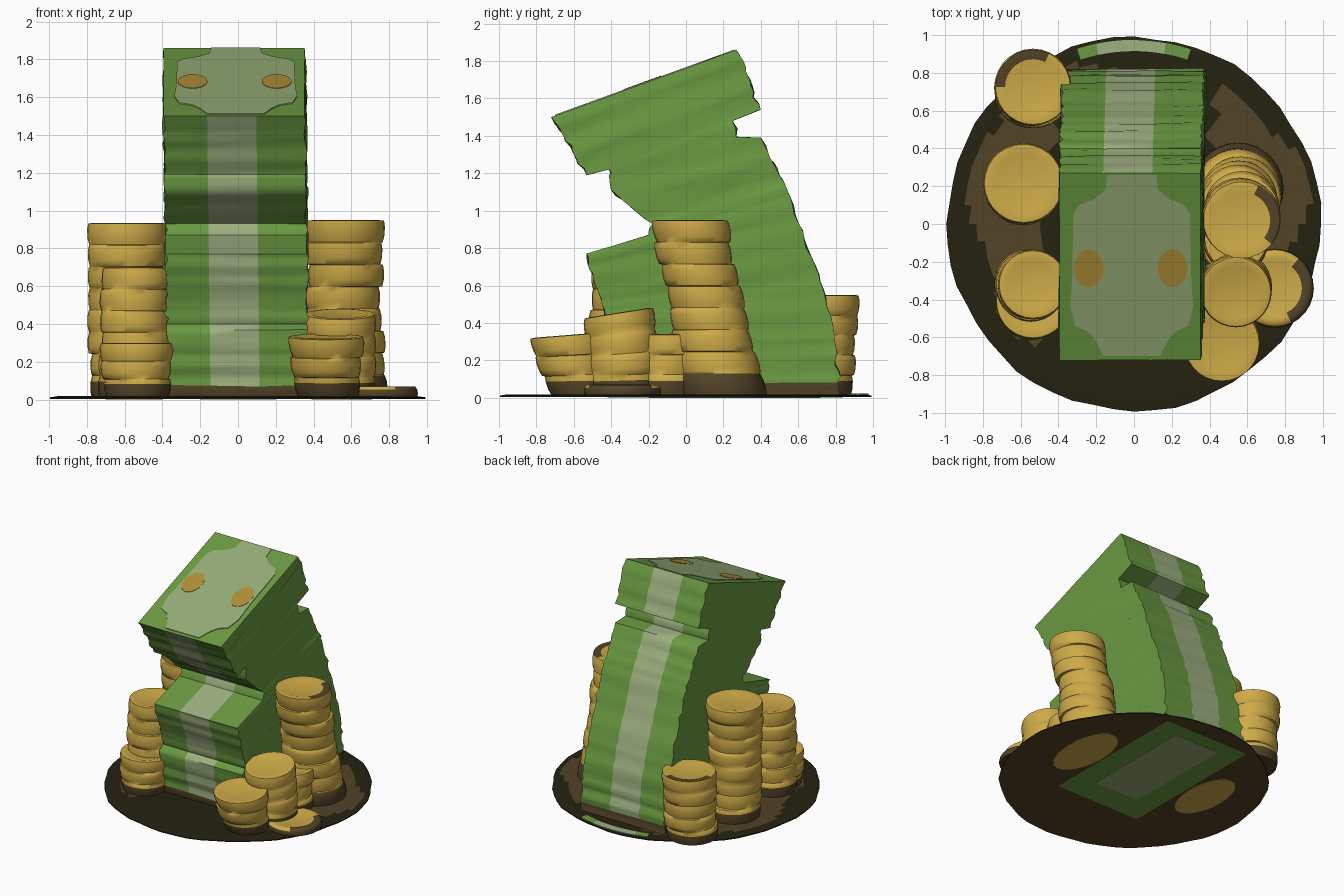
import bpy, bmesh, math, random

if "Cube" in bpy.data.objects:
    bpy.data.objects.remove(bpy.data.objects["Cube"])
random.seed(4)

def lin(c):
    c /= 255
    return c / 12.92 if c <= 0.04045 else ((c + 0.055) / 1.055) ** 2.4

def mat(name, r, g, b):
    m = bpy.data.materials.new(name)
    m.diffuse_color = (lin(r), lin(g), lin(b), 1)
    m.use_nodes = True
    m.node_tree.nodes["Principled BSDF"].inputs["Base Color"].default_value = m.diffuse_color
    return m

GREEN = mat("note green", 106, 154, 65)
BAND = mat("pale band green", 158, 177, 128)
PORTRAIT = mat("grey green", 150, 172, 118)
GOLD = mat("gold", 206, 171, 72)
BROWN = mat("dirt brown", 82, 67, 38)
DARK = mat("dark soil", 36, 34, 16)
ORANGE = mat("orange", 176, 144, 54)

def finish(name, bm, mats, angle=40):
    bmesh.ops.recalc_face_normals(bm, faces=bm.faces)
    me = bpy.data.meshes.new(name)
    bm.to_mesh(me)
    bm.free()
    ob = bpy.data.objects.new(name, me)
    bpy.context.collection.objects.link(ob)
    for m in mats:
        me.materials.append(m)
    bpy.ops.object.select_all(action='DESELECT')
    ob.select_set(True)
    bpy.context.view_layer.objects.active = ob
    bpy.ops.object.shade_smooth_by_angle(angle=math.radians(angle))
    return ob

def loft(bm, rings, rule, bottom=0):
    """Skin closed rings of points; rule(face, segment index) picks the colour."""
    vs = [[bm.verts.new(p) for p in r] for r in rings]
    n = len(vs[0])
    for a, b in zip(vs, vs[1:]):
        for j in range(n):
            f = bm.faces.new((a[j], a[(j + 1) % n], b[(j + 1) % n], b[j]))
            f.material_index = rule(f, j)
    bm.faces.new(vs[0][::-1]).material_index = bottom
    bm.faces.new(vs[-1])

def plate(name, outline, height, thick, m):
    """Thin plate over an xy outline; height(x, y) gives its underside."""
    bm = bmesh.new()
    loft(bm, [[(x, y, height(x, y) + t) for x, y in outline] for t in (0, thick)],
         lambda f, j: 0)
    return finish(name, bm, [m])

def ellipse(cx, cy, rx, ry, n=24):
    return [(cx + rx * math.cos(2 * math.pi * i / n), cy + ry * math.sin(2 * math.pi * i / n))
            for i in range(n)]

# --- leaning pile of notes: front (y,z), back (y,z), sheets up to this level
LEVELS = [((-.42, .015), (.82, .015), 0),
          ((-.47, .37), (.785, .40), 12),
          ((-.42, .40), (.775, .44), 1),
          ((-.53, .77), (.56, 1.07), 14),
          ((-.20, .87), (.55, 1.09), 1),
          ((-.18, .93), (.53, 1.14), 2),
          ((-.40, 1.11), (.44, 1.31), 6),
          ((-.41, 1.17), (.40, 1.39), 2),
          ((-.41, 1.185), (.27, 1.395), 1),
          ((-.41, 1.22), (.25, 1.48), 2),
          ((-.53, 1.19), (.40, 1.54), 1),
          ((-.72, 1.50), (.27, 1.86), 10)]

def note_ring(f, b, wob):
    """One sheet outline, with a cut either side of the paper band."""
    lean = -.012 * f[1]
    dy, dx = random.uniform(-wob, wob), random.uniform(-wob, wob) * .8
    xs = [-.375 + dx, -.145, .115, .372 + dx]
    ts = [.17, .33, .5, .67, .83]
    pts = [(x, 0) for x in xs] + [(xs[3], t) for t in ts]
    pts += [(x, 1) for x in xs[::-1]] + [(xs[0], t) for t in ts[::-1]]
    out = []
    for x, t in pts:
        j = [random.uniform(-wob, wob) * .6 for _ in range(3)]
        out.append((x + lean + j[0] * (0 if abs(x) < .2 else 1),
                    f[0] + (b[0] - f[0]) * t + dy + j[1],
                    f[1] + (b[1] - f[1]) * t + j[2] * .8))
    return out

rings = [note_ring(LEVELS[0][0], LEVELS[0][1], 0)]
for (f0, b0, _), (f1, b1, n) in zip(LEVELS, LEVELS[1:]):
    for k in range(1, n + 1):
        s = k / n
        mix = lambda p, q: (p[0] + (q[0] - p[0]) * s, p[1] + (q[1] - p[1]) * s)
        rings.append(note_ring(mix(f0, f1), mix(b0, b1), .011 if k < n else .002))

def note_rule(f, j):
    if f.calc_center_median().z < .07:
        return 2
    return 1 if j in (1, 10) else 0

bm = bmesh.new()
loft(bm, rings, note_rule)
finish("note_pile", bm, [GREEN, BAND, BROWN], 60)

# --- printed oval and two dots on the top note
slope = lambda x, y: 1.50 + .3636 * (y + .72)
HALF = [(.13, .26), (.14, .18), (.20, .13), (.28, .10), (.31, .05), (.315, -.28), (.325, -.44),
        (.30, -.54), (.23, -.57), (.19, -.62), (.15, -.70)]
outline = [(x - .012, y) for x, y in HALF] + [(-x - .012, y) for x, y in HALF[::-1]]
plate("top_note_print", outline, slope, .006, PORTRAIT)
for side, cx in (("left", -.24), ("right", .205)):
    plate(side + "_note_dot", ellipse(cx, -.235, .078, .1), lambda x, y: slope(x, y) + .002,
          .007, ORANGE)

# --- wobbly coin stacks, worn into each other
def coins(name, base, top, r0, r1, h, n, z0=.015, tilt=0, dirt=.09, stain=None, waist=0):
    bm = bmesh.new()
    N, rings = 28, []
    for i in range(n):
        ox, oy = random.uniform(-.014, .014), random.uniform(-.014, .014)
        if i == n - 1:
            ox = oy = 0
        for k, g in ((0, .965), (.3, 1), (.72, 1), (1, .965)):
            s = (i + k * .97) / n
            r = (r0 + (r1 - r0) * s - waist * math.sin(math.pi * s)) * g
            cx = base[0] + (top[0] - base[0]) * s + ox
            cy = base[1] + (top[1] - base[1]) * s + oy
            rings.append([(x, y, z0 + (h - z0) * s + tilt * s * (y - cy))
                          for x, y in ellipse(cx, cy, r, r, N)])
    # top face: rim then a shallow dish
    for g, dz in ((.82, .0), (.72, -.006)):
        rings.append([(x, y, h + dz + tilt * (y - top[1]))
                      for x, y in ellipse(top[0], top[1], r1 * g, r1 * g, N)])
    def rule(f, j):
        z = f.calc_center_median().z
        if z < dirt:
            return 1
        if stain and z > h - .012 and (j * 360 / N - stain[0]) % 360 <= stain[1]:
            return 1
        return 0
    loft(bm, rings, rule, 1)
    finish(name, bm, [GOLD, BROWN], 60)

# stain = start angle and sweep of the dirty arc on the rim
coins("back_left_coins", (-.54, .71), (-.535, .725), .19, .205, .55, 5, stain=(60, 110))
coins("tall_left_coins", (-.59, .21), (-.585, .215), .205, .215, .935, 8, waist=.012)
coins("front_left_coins", (-.55, -.33), (-.535, -.32), .18, .185, .70, 6)
coins("low_left_coins", (-.54, -.42), (-.535, -.41), .17, .20, .30, 3)
coins("tall_right_coins", (.55, .19), (.57, .02), .245, .21, .95, 8, dirt=.12,
      stain=(-50, 110), waist=.025)
coins("mid_right_coins", (.53, -.32), (.54, -.36), .19, .19, .455, 4, tilt=.16)
coins("front_right_coins", (.49, -.57), (.465, -.635), .165, .205, .335, 3, tilt=.08)
coins("right_filler_coins", (.53, -.10), (.54, -.08), .18, .17, .34, 3)
coins("loose_coin", (.745, -.34), (.745, -.34), .21, .20, .07, 1, dirt=.058, stain=(-70, 120))

# --- round ground disc, dark rim with dirt patches either side of the notes
bm = bmesh.new()
SEG, RAD = 56, [.3, .5, .6, .68, .75, .8, .84, .88, .92, .96]
wob = [.99 + .006 * math.sin(i * .9) + .004 * math.sin(i * 2.3) for i in range(SEG)]
def ring(r, z):
    return [(r * wob[i] * math.cos(2 * math.pi * i / SEG),
             r * wob[i] * math.sin(2 * math.pi * i / SEG), z) for i in range(SEG)]
def disc_rule(f, j):
    c = f.calc_center_median()
    if c.z < .006:
        return 1
    r, a = math.hypot(c.x, c.y), math.atan2(c.y, c.x)
    edge = .87 + .05 * math.sin(3 * a + .5) + .03 * math.sin(7 * a)
    return 1 if r < edge and (abs(c.x) > .42 or c.y > .8) and c.y > -.62 else 0
loft(bm, [ring(.93, .004), ring(1, .004), ring(1, .012)] + [ring(r, .018) for r in RAD[::-1]],
     disc_rule, 1)
finish("ground_disc", bm, [DARK, BROWN])

# --- colours showing on the underside
flat = lambda z: (lambda x, y: z)
rect = lambda x, y0, y1: [(-x, y0), (x, y0), (x, y1), (-x, y1)]
plate("under_notes", rect(.38, -.42, .84), flat(.002), .003, GREEN)
plate("under_print", rect(.2, -.2, .72), flat(0), .004, PORTRAIT)
for name, o in (("right", ellipse(.55, .10, .16, .32)), ("left", ellipse(-.55, .16, .15, .30))):
    plate("under_coins_" + name, o, flat(.001), .004, GOLD)

# --- stray green scraps at the back rim
def scrap(name, a0, a1, m):
    arc = [math.radians(a0 + (a1 - a0) * i / 8) for i in range(9)]
    o = [(.975 * math.cos(a), .975 * math.sin(a)) for a in arc]
    o += [(.915 * math.cos(a), .915 * math.sin(a)) for a in arc[::-1]]
    plate(name, o, flat(.016), .006, m)
scrap("rim_scrap_pale", 80, 102, BAND)
scrap("rim_scrap_green_right", 72, 80, GREEN)
scrap("rim_scrap_green_left", 102, 108, GREEN)
